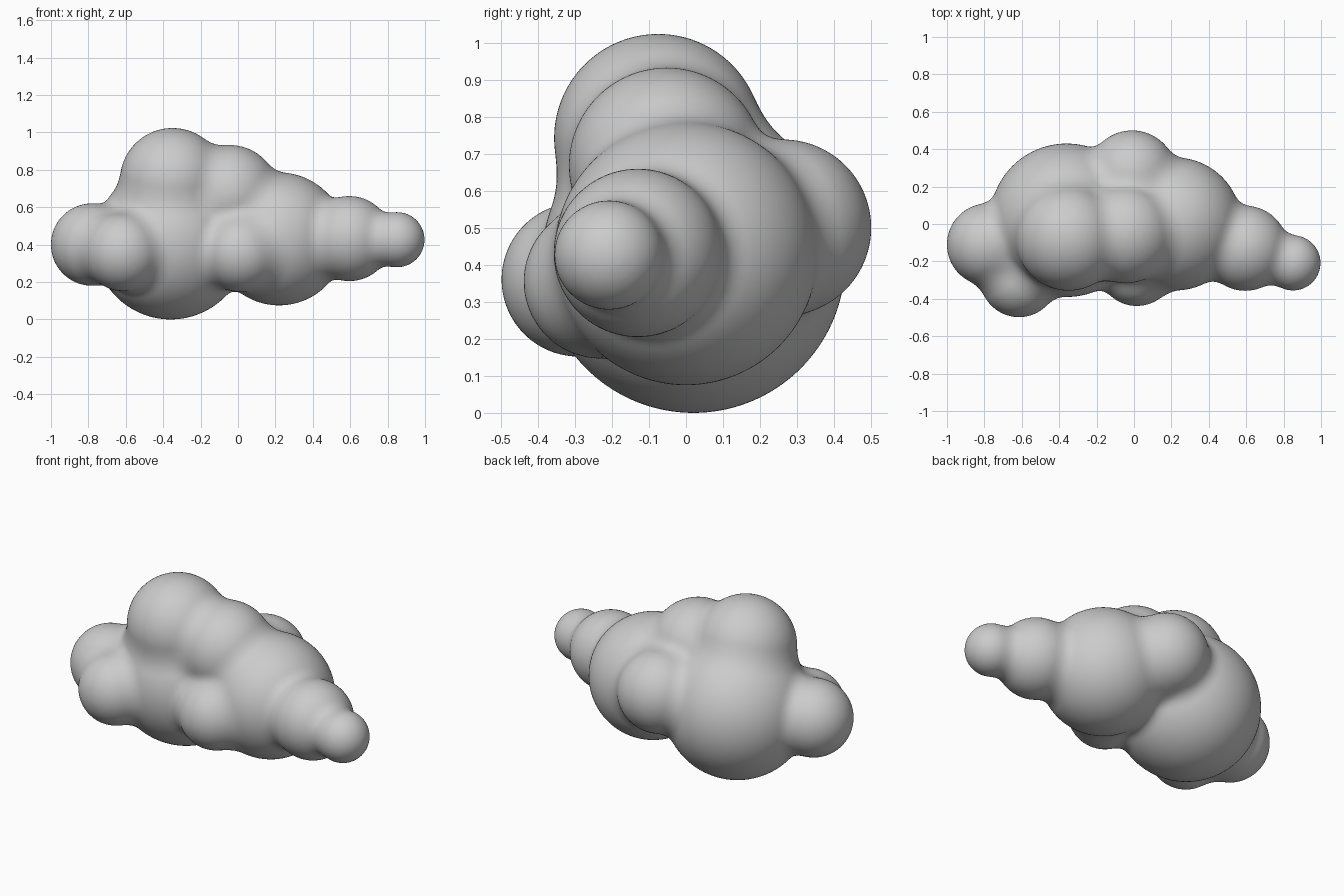
import bpy, bmesh
from mathutils import Vector, Matrix

if "Cube" in bpy.data.objects:
    bpy.data.objects.remove(bpy.data.objects["Cube"])

# Puffs of the cloud: (x, y, z, radius)
PUFFS = [
    (-0.36, 0.02, 0.41, 0.41),      # large left body
    (0.22, 0.0, 0.43, 0.355),       # right body
    (0.595, -0.13, 0.432, 0.227),   # tail
    (0.85, -0.208, 0.426, 0.147),   # tail tip
    (-0.35, -0.075, 0.742, 0.281),  # crown
    (-0.045, -0.052, 0.668, 0.264), # second crown
    (-0.01, 0.262, 0.5, 0.238),     # back puff
    (0.015, -0.23, 0.355, 0.208),   # front puff
    (-0.615, -0.29, 0.36, 0.208),   # front left puff
    (-0.78, -0.11, 0.4, 0.22),      # left end
]
BLEND = 0.07
centres = [(Vector(p[:3]), p[3]) for p in PUFFS]


def field(p):
    """Distance to the softly merged puffs, with its direction."""
    dist, grad = None, None
    for c, r in centres:
        v = p - c
        length = v.length
        d, g = length - r, v / max(length, 1e-6)
        if dist is None:
            dist, grad = d, g
            continue
        gap = abs(dist - d)
        h = max(BLEND - gap, 0) / BLEND
        near = (dist, grad, g) if dist < d else (d, g, grad)
        dist = near[0] - h * h * BLEND / 4
        grad = near[1].lerp(near[2], h / 2)
    return dist, grad


# Overlapping balls as the rough mass
bm = bmesh.new()
for c, r in centres:
    bmesh.ops.create_icosphere(bm, subdivisions=4, radius=r,
                               matrix=Matrix.Translation(c))
mesh = bpy.data.meshes.new("cloud")
bm.to_mesh(mesh)
bm.free()
cloud = bpy.data.objects.new("cloud", mesh)
bpy.context.collection.objects.link(cloud)
bpy.context.view_layer.objects.active = cloud
cloud.select_set(True)

# Fuse into one skin
remesh = cloud.modifiers.new("fuse", 'REMESH')
remesh.mode = 'VOXEL'
remesh.voxel_size = 0.015
bpy.ops.object.modifier_apply(modifier=remesh.name)

# Relax, then settle the skin onto the blended surface
bm = bmesh.new()
bm.from_mesh(cloud.data)
for _ in range(2):
    bmesh.ops.smooth_vert(bm, verts=bm.verts, factor=0.5, use_axis_x=True,
                          use_axis_y=True, use_axis_z=True)
for v in bm.verts:
    for _ in range(3):
        d, g = field(v.co)
        v.co -= g * (d / max(g.length_squared, 0.2))
for f in bm.faces:
    f.smooth = True
bm.to_mesh(cloud.data)
bm.free()
